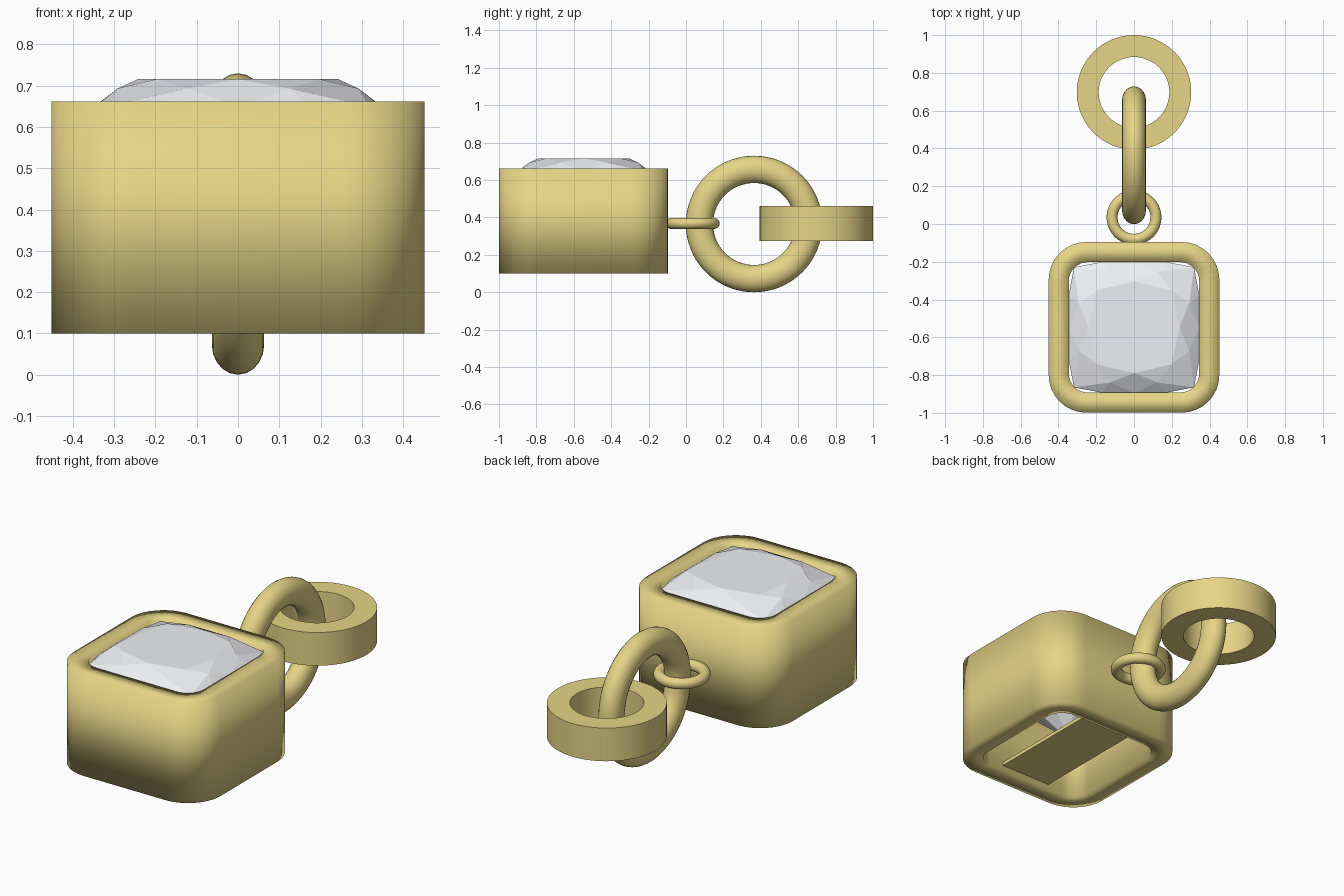
import bpy, bmesh
from math import sin, cos, pi, radians

if "Cube" in bpy.data.objects:
    bpy.data.objects.remove(bpy.data.objects["Cube"])


def material(name, color):
    m = bpy.data.materials.new(name)
    m.diffuse_color = color
    m.use_nodes = True
    m.node_tree.nodes["Principled BSDF"].inputs["Base Color"].default_value = m.diffuse_color
    return m


GOLD = material("gold", (0.79, 0.66, 0.24, 1))
CLEAR = material("clear_stone", (0.86, 0.87, 0.9, 1))
CY = -0.547  # centre of the setting in y


def finish(bm, name, mat, smooth):
    bmesh.ops.recalc_face_normals(bm, faces=bm.faces)
    me = bpy.data.meshes.new(name)
    bm.to_mesh(me)
    bm.free()
    me.materials.append(mat)
    for p in me.polygons:
        p.use_smooth = smooth
    ob = bpy.data.objects.new(name, me)
    bpy.context.collection.objects.link(ob)
    return ob


def rounded_square(half, r, steps=8):
    pts = []
    for q, (sx, sy) in enumerate([(1, 1), (-1, 1), (-1, -1), (1, -1)]):
        for i in range(steps + 1):
            a = pi / 2 * (q + i / steps)
            pts.append((sx * (half - r) + r * cos(a), sy * (half - r) + r * sin(a)))
    return pts


def ring_solid(name, loops, centre, smooth):
    """Closed band through a cycle of (points, z) loops."""
    bm = bmesh.new()
    rings = [[bm.verts.new((x + centre[0], y + centre[1], z)) for x, y in pts] for pts, z in loops]
    for a, b in zip(rings, rings[1:] + rings[:1]):
        for i in range(len(a)):
            j = (i + 1) % len(a)
            bm.faces.new((a[i], a[j], b[j], b[i]))
    return finish(bm, name, GOLD, smooth)


def circle(r, n=64):
    return [(r * cos(2 * pi * i / n), r * sin(2 * pi * i / n)) for i in range(n)]


def torus(name, loc, rot, major, minor, scale=(1, 1, 1)):
    bpy.ops.mesh.primitive_torus_add(location=loc, rotation=rot, major_radius=major, minor_radius=minor,
                                     major_segments=64, minor_segments=20)
    ob = bpy.context.object
    ob.name = name
    ob.scale = scale
    ob.data.materials.append(GOLD)
    bpy.ops.object.shade_smooth()


# Rounded square setting, open through the middle
outer, inner = rounded_square(0.452, 0.2), rounded_square(0.345, 0.1)
ring_solid("setting", [(outer, 0.1), (outer, 0.662), (inner, 0.662), (inner, 0.1)], (0, CY), True)

# Flat bar across the underside
bpy.ops.mesh.primitive_cube_add(size=1, location=(0, CY, 0.14))
bar = bpy.context.object
bar.name = "under_bar"
bar.scale = (0.315, 0.72, 0.02)
bar.data.materials.append(GOLD)

# Faceted cushion-cut gem
bm = bmesh.new()


def quarter_turns(points, z):
    out = []
    for q in range(4):
        c, s = round(cos(q * pi / 2)), round(sin(q * pi / 2))
        out += [bm.verts.new((c * x - s * y, s * x + c * y + CY, z)) for x, y in points]
    return out


table = quarter_turns([(0.242, 0), (0.197, 0.197)], 0.716)
star = quarter_turns([(0.292, 0.125), (0.125, 0.292)], 0.693)
edge = [(0.348, 0), (0.346, 0.17), (0.318, 0.318), (0.17, 0.346)]
girdle = quarter_turns(edge, 0.65)
lower = quarter_turns(edge, 0.63)
pavilion = quarter_turns([(0.2, 0.085), (0.085, 0.2)], 0.38)
culet = bm.verts.new((0, CY, 0.2))
bm.faces.new(table)
for k in range(8):
    n, g = (k + 1) % 8, 2 * k
    g1, g2 = g + 1, (g + 2) % 16
    bm.faces.new((table[k], table[n], star[k]))
    bm.faces.new((star[k - 1], table[k], star[k], girdle[g]))
    bm.faces.new((star[k], girdle[g], girdle[g1]))
    bm.faces.new((star[k], girdle[g1], girdle[g2]))
    bm.faces.new((pavilion[k], lower[g], lower[g1]))
    bm.faces.new((pavilion[k], lower[g1], lower[g2]))
    bm.faces.new((pavilion[k - 1], lower[g], pavilion[k], culet))
for i in range(16):
    j = (i + 1) % 16
    bm.faces.new((girdle[i], girdle[j], lower[j], lower[i]))
finish(bm, "gem", CLEAR, False)

# Links: small loop on the setting, upright ring, flat end ring
torus("small_loop", (0, 0.035, 0.368), (0, 0, 0), 0.116, 0.029)
torus("upright_ring", (0, 0.364, 0.365), (0, radians(90), 0), 0.292, 0.073, (1, 1, 0.87))
big, hole = circle(0.303), circle(0.187)
end = ring_solid("end_ring", [(big, 0.275), (big, 0.46), (hole, 0.46), (hole, 0.275)], (0, 0.697), False)
bpy.ops.object.select_all(action='DESELECT')
end.select_set(True)
bpy.context.view_layer.objects.active = end
bpy.ops.object.shade_smooth_by_angle(angle=radians(35))
